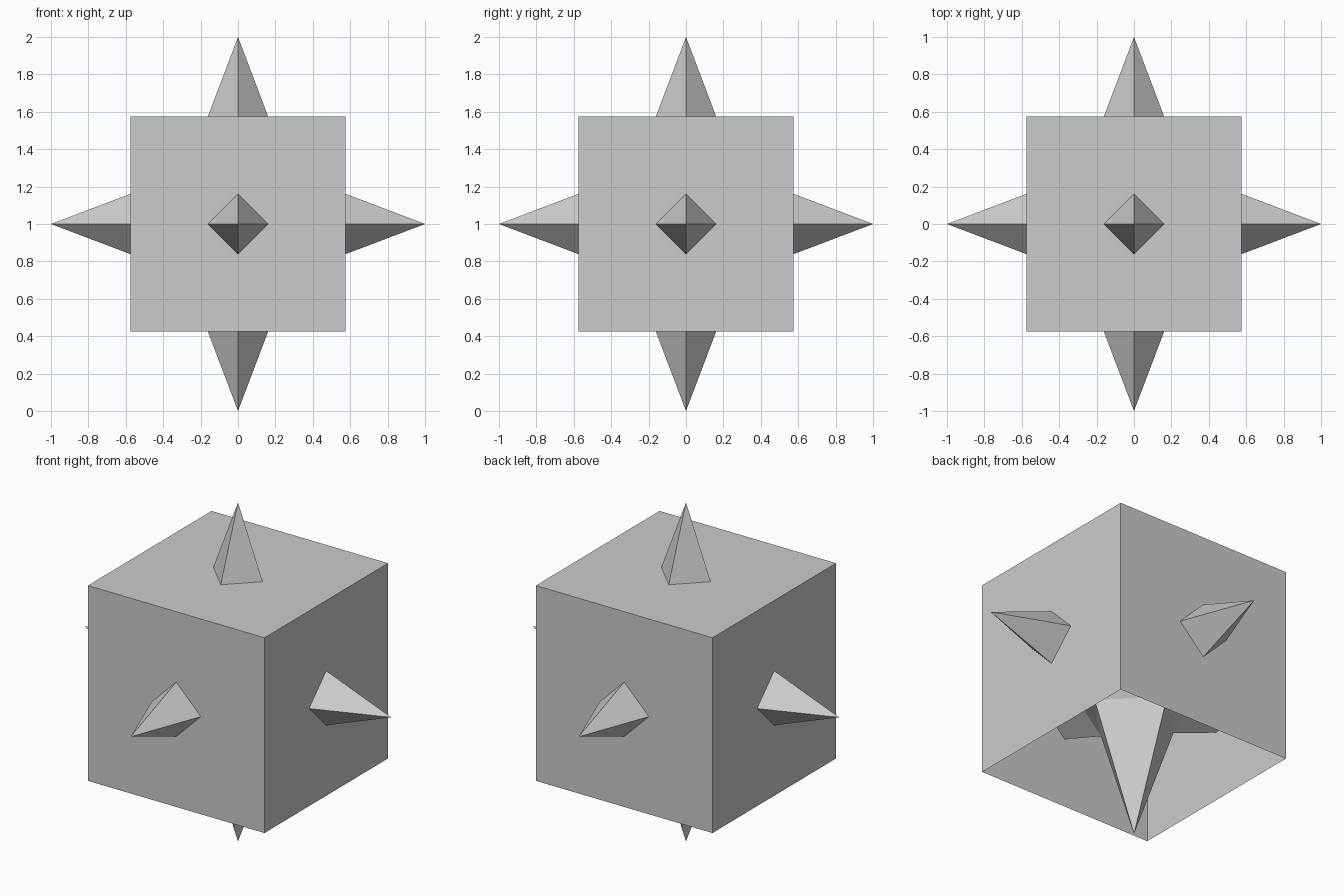
import bpy
import bmesh
from math import radians
from mathutils import Matrix, Vector

default_cube = bpy.data.objects.get("Cube")
if default_cube:
    bpy.data.objects.remove(default_cube, do_unlink=True)

CENTRE = Vector((0, 0, 1))
HALF_CUBE = 0.576      # half the width of the box
SPIKE_BASE = 0.275     # distance at which neighbouring spikes meet

grey = bpy.data.materials.new("light_grey")
grey.use_nodes = True
colour = (0.6, 0.6, 0.6, 1)
grey.diffuse_color = colour
grey.node_tree.nodes["Principled BSDF"].inputs["Base Color"].default_value = colour


def add_object(name, bm):
    mesh = bpy.data.meshes.new(name)
    bm.to_mesh(mesh)
    bm.free()
    mesh.materials.append(grey)
    obj = bpy.data.objects.new(name, mesh)
    obj.location = CENTRE
    bpy.context.collection.objects.link(obj)
    return obj


# Box shell, open underneath
bm = bmesh.new()
bmesh.ops.create_cube(bm, size=2 * HALF_CUBE)
bottom = [f for f in bm.faces if f.normal.z < -0.9]
bmesh.ops.delete(bm, geom=bottom, context="FACES")
add_object("open_box", bm)

# Six-pointed star: a four-sided spike along each axis direction
bm = bmesh.new()
lift = Matrix.Translation((0, 0, (1 + SPIKE_BASE) / 2))
turns = [Matrix.Rotation(radians(90 * i), 4, "X") for i in range(4)]
turns += [Matrix.Rotation(radians(a), 4, "Y") for a in (90, -90)]
for turn in turns:
    bmesh.ops.create_cone(bm, cap_ends=False, segments=4, radius1=SPIKE_BASE,
                          radius2=0, depth=1 - SPIKE_BASE, matrix=turn @ lift)

# Weld the spikes and close the triangular gaps between them
bmesh.ops.remove_doubles(bm, verts=bm.verts[:], dist=0.001)
bmesh.ops.holes_fill(bm, edges=bm.edges[:], sides=3)
bmesh.ops.recalc_face_normals(bm, faces=bm.faces[:])
add_object("spiked_star", bm)
